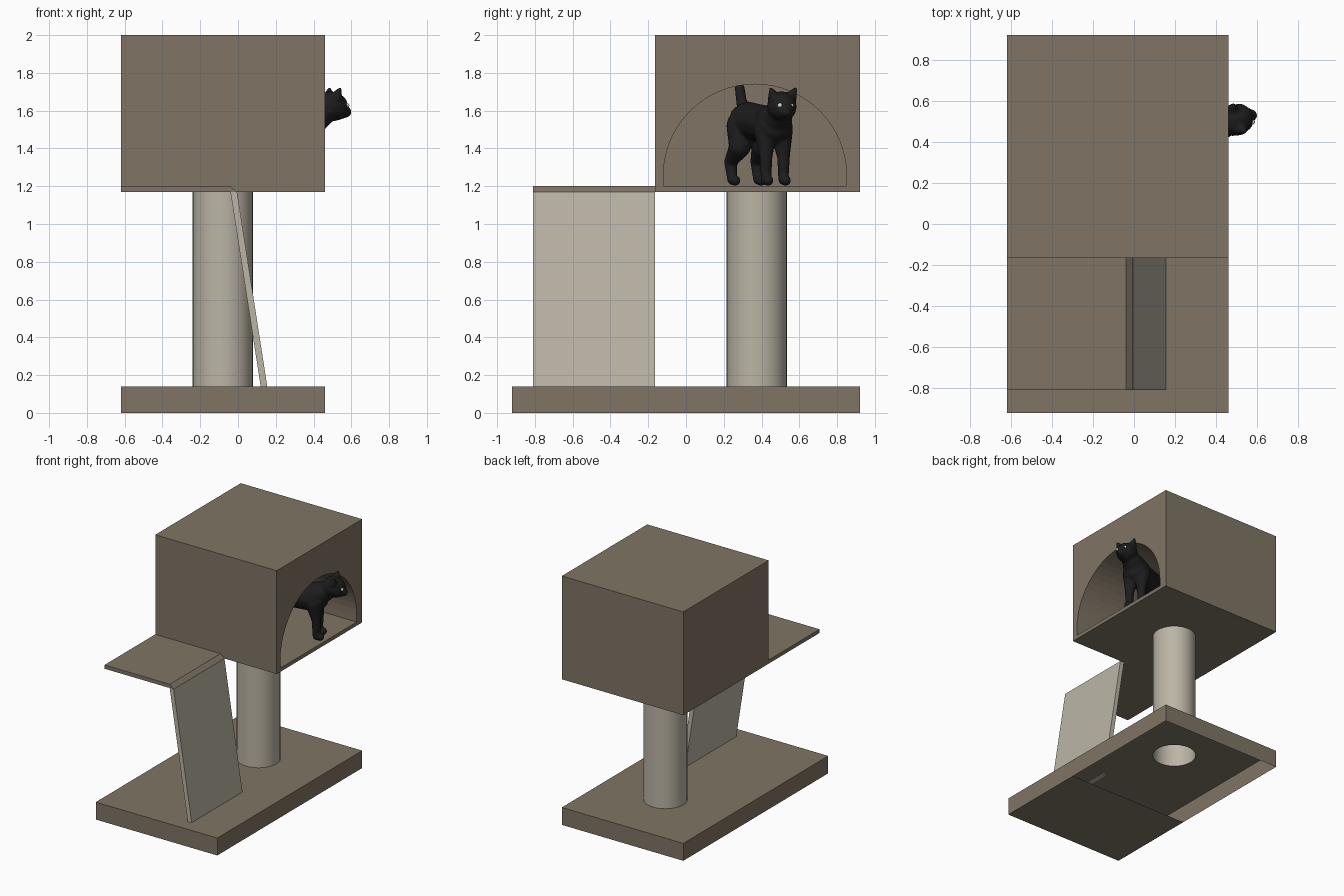
import bpy, bmesh, math
from mathutils import Vector, Matrix

if "Cube" in bpy.data.objects:
    bpy.data.objects.remove(bpy.data.objects["Cube"])


def material(name, rgb):
    m = bpy.data.materials.new(name)
    m.diffuse_color = (*rgb, 1)
    m.use_nodes = True
    m.node_tree.nodes["Principled BSDF"].inputs["Base Color"].default_value = m.diffuse_color
    return m


BROWN = material("brown_carpet", (0.216, 0.178, 0.130))
ROPE = material("pale_rope", (0.50, 0.46, 0.38))
BLACK = material("black_fur", (0.012, 0.012, 0.013))
EYE = material("pale_eye", (0.55, 0.75, 0.60))


def finish(bm, name, mat, fix=True):
    if fix:
        bmesh.ops.recalc_face_normals(bm, faces=bm.faces)
    me = bpy.data.meshes.new(name)
    bm.to_mesh(me)
    bm.free()
    me.materials.append(mat)
    ob = bpy.data.objects.new(name, me)
    bpy.context.collection.objects.link(ob)
    return ob


def prism(name, points, offset, mat):
    """Extrude a closed polygon of 3D points along an offset."""
    bm = bmesh.new()
    face = bm.faces.new([bm.verts.new(p) for p in points])
    ext = bmesh.ops.extrude_face_region(bm, geom=[face], use_keep_orig=True)
    verts = [g for g in ext["geom"] if isinstance(g, bmesh.types.BMVert)]
    bmesh.ops.translate(bm, verts=verts, vec=offset)
    return finish(bm, name, mat)


X0, X1, Y0, Y1, YM = -0.62, 0.46, -0.92, 0.92, -0.165
POST = Vector((-0.08, 0.375, 0))
R, SIDES = 0.16, 32


def rect(y0, y1, z):
    return [Vector((X0, y0, z)), Vector((X1, y0, z)), Vector((X1, y1, z)), Vector((X0, y1, z))]


ring = [Vector((R * math.cos(2 * math.pi * i / SIDES), R * math.sin(2 * math.pi * i / SIDES), 0))
        for i in range(SIDES)]

# Hollow base: top with a hole for the post, side walls, bottom under the front part only
bm = bmesh.new()
top = [bm.verts.new(p) for p in rect(Y0, Y1, 0.14)]
low = [bm.verts.new(p) for p in rect(Y0, Y1, 0)]
hole = [bm.verts.new(POST + p + Vector((0, 0, 0.14))) for p in ring]
loops = [bm.edges.new((l[i], l[(i + 1) % len(l)])) for l in (top, hole) for i in range(len(l))]
bmesh.ops.triangle_fill(bm, use_beauty=True, use_dissolve=False, edges=loops, normal=(0, 0, 1))
for f in bm.faces:
    if f.normal.z < 0:
        f.normal_flip()
for i in range(4):
    j = (i + 1) % 4
    bm.faces.new((low[i], low[j], top[j], top[i]))
mid = [bm.verts.new((x, YM, 0)) for x in (X0, X1)]
bm.faces.new((low[1], low[0], mid[0], mid[1]))
finish(bm, "base", BROWN, fix=False)

# Open tubular post
bm = bmesh.new()
a, b = [[bm.verts.new(POST + p + Vector((0, 0, z))) for p in ring] for z in (0.14, 1.17)]
for i in range(SIDES):
    j = (i + 1) % SIDES
    bm.faces.new((a[i], a[j], b[j], b[i])).smooth = True
finish(bm, "post", ROPE, fix=False)

# House with an arched tunnel opening on the right side
house = prism("house", rect(YM, Y1, 1.17), (0, 0, 0.83), BROWN)
CY, CZ, AR = 0.365, 1.255, 0.485
arch = [(-0.57, CY - AR, 1.2), (-0.57, CY + AR, 1.2)]
arch += [(-0.57, CY + AR * math.cos(math.pi * i / 32), CZ + AR * math.sin(math.pi * i / 32))
         for i in range(33)]
cutter = prism("arch_cutter", arch, (1.2, 0, 0), BROWN)
cutter.hide_render = True
cutter.display_type = 'WIRE'
cut = house.modifiers.new("arch", 'BOOLEAN')
cut.operation, cut.solver, cut.object = 'DIFFERENCE', 'EXACT', cutter

# Shelf with a chamfered edge, and the steep scratching ramp below it
SY, DEPTH = -0.81, (0, 0.645, 0)
prism("shelf", [(x, SY, z) for x, z in ((X0, 1.17), (-0.005, 1.17), (-0.04, 1.2), (X0, 1.2))],
      DEPTH, BROWN)
prism("ramp", [(x, SY, z) for x, z in ((-0.04, 1.17), (0.12, 0.14), (0.155, 0.14), (-0.005, 1.17))],
      DEPTH, ROPE)

# Cat: chains of spheres (forward, side, height, radius) fused by a voxel remesh
CAT = Matrix.Translation((0.38, 0.47, 1.2)) @ Matrix.Rotation(math.radians(23), 4, 'Z')
cat = bmesh.new()


def ball(bm, p, sub=2):
    bmesh.ops.create_icosphere(bm, subdivisions=sub, radius=p[3],
                               matrix=Matrix.Translation(p[:3]))


def chain(points, mirror=False):
    for side in ((1, -1) if mirror else (1,)):
        for p, q in zip(points, points[1:]):
            for k in range(9):
                c = [u + (v - u) * k / 8 for u, v in zip(p, q)]
                c[1] *= side
                ball(cat, c)


# body, neck and head
chain([(-0.36, 0, 0.345, 0.105), (-0.2, 0, 0.335, 0.1), (-0.02, 0, 0.32, 0.105)])
chain([(-0.02, 0, 0.34, 0.1), (0.06, 0, 0.38, 0.075), (0.12, -0.01, 0.425, 0.062)])
chain([(0.115, -0.01, 0.425, 0.08), (0.135, -0.012, 0.42, 0.077)])
chain([(0.16, -0.015, 0.4, 0.05), (0.2, -0.02, 0.393, 0.03)])
# ears
for s in (1, -1):
    chain([(0.125, -0.01 + s * 0.045, 0.465, 0.036), (0.14, -0.01 + s * 0.072, 0.518, 0.008)])
# front legs, hind legs and tail
chain([(-0.02, 0.045, 0.3, 0.065), (0, 0.05, 0.16, 0.036), (0, 0.05, 0.035, 0.029),
       (0.03, 0.05, 0.03, 0.029)], True)
chain([(-0.35, 0.04, 0.32, 0.085), (-0.32, 0.065, 0.21, 0.06), (-0.42, 0.075, 0.13, 0.036),
       (-0.4, 0.075, 0.035, 0.028), (-0.36, 0.075, 0.03, 0.029)], True)
chain([(-0.42, 0, 0.39, 0.035), (-0.455, 0, 0.46, 0.029), (-0.475, 0, 0.52, 0.027)])
body = finish(cat, "cat", BLACK, fix=False)
body.matrix_world = CAT
mod = body.modifiers.new("fuse", 'REMESH')
mod.mode, mod.voxel_size, mod.use_smooth_shade = 'VOXEL', 0.008, True
mod = body.modifiers.new("soften", 'SMOOTH')
mod.factor, mod.iterations = 0.5, 4

# eyes
bm = bmesh.new()
for s in (1, -1):
    ball(bm, (0.192, -0.02 + s * 0.032, 0.428, 0.013))
for f in bm.faces:
    f.smooth = True
finish(bm, "cat_eyes", EYE, fix=False).matrix_world = CAT
